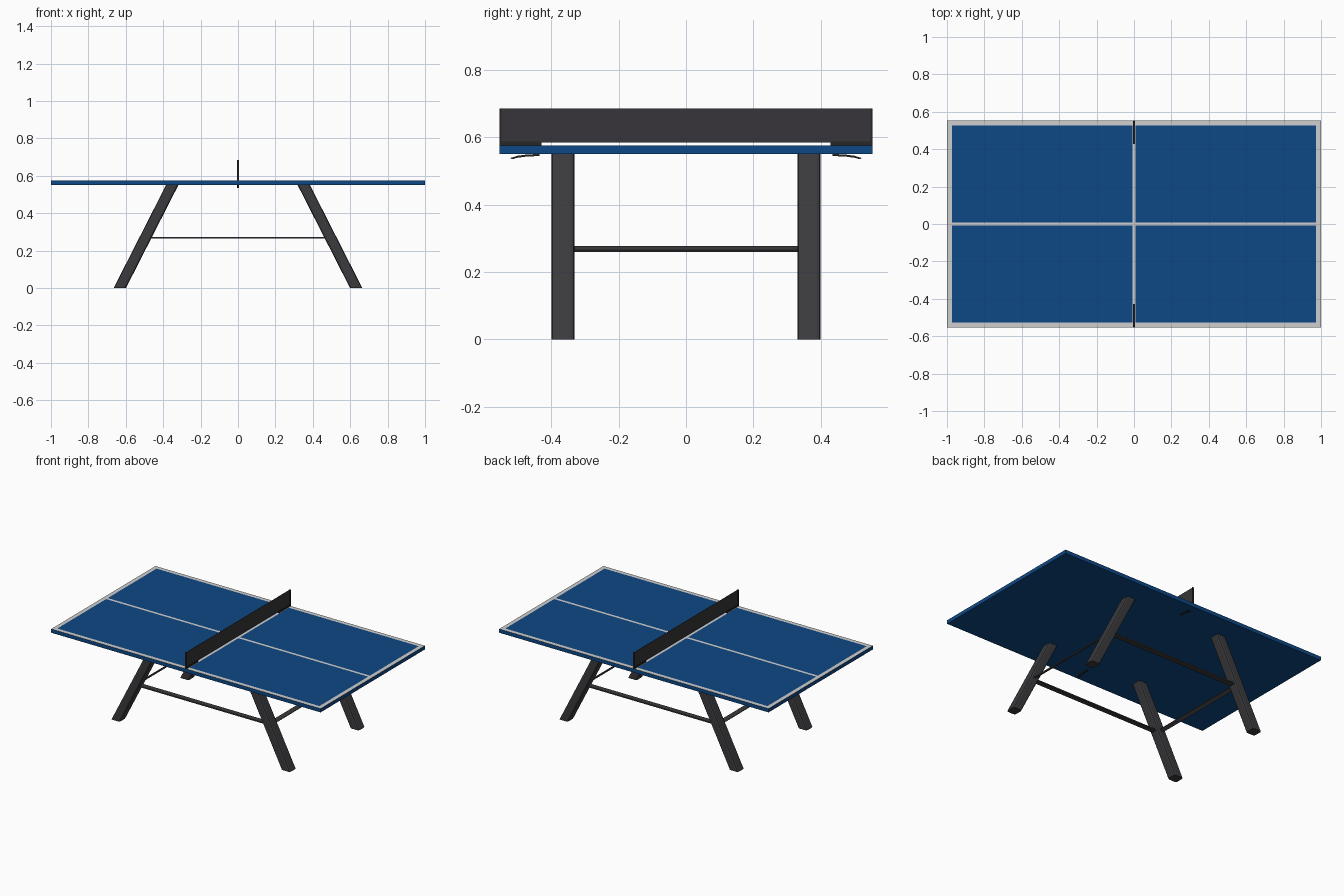
import bpy
import bmesh
import math
from mathutils import Matrix, Vector

if "Cube" in bpy.data.objects:
    bpy.data.objects.remove(bpy.data.objects["Cube"], do_unlink=True)


def material(name, colour):
    m = bpy.data.materials.new(name)
    m.use_nodes = True
    m.diffuse_color = (*colour, 1)
    bsdf = next(n for n in m.node_tree.nodes if n.type == "BSDF_PRINCIPLED")
    bsdf.inputs["Base Color"].default_value = (*colour, 1)
    return m


BLUE = material("table blue", (0.004, 0.065, 0.235))
WHITE = material("line white", (0.62, 0.62, 0.62))
STEEL = material("dark steel", (0.043, 0.043, 0.048))
NET = material("net charcoal", (0.038, 0.036, 0.041))
BLACK = material("bracket black", (0.02, 0.02, 0.022))

HALF_W, TOP, UNDER = 0.553, 0.575, 0.55


def finish(name, bm, *mats):
    bmesh.ops.recalc_face_normals(bm, faces=bm.faces)
    mesh = bpy.data.meshes.new(name)
    bm.to_mesh(mesh)
    bm.free()
    for m in mats:
        mesh.materials.append(m)
    obj = bpy.data.objects.new(name, mesh)
    bpy.context.collection.objects.link(obj)
    return obj


def box_mesh(centre, size, tilt=0):
    bm = bmesh.new()
    matrix = (Matrix.Translation(centre) @ Matrix.Rotation(tilt, 4, "Y")
              @ Matrix.Diagonal((*size, 1)))
    bmesh.ops.create_cube(bm, size=1, matrix=matrix)
    return bm


def box(name, centre, size, mat, tilt=0):
    return finish(name, box_mesh(centre, size, tilt), mat)


def extrude_profile(name, points, width, mat):
    """Extrude a closed y-z outline along x."""
    bm = bmesh.new()
    face = bm.faces.new([bm.verts.new((-width / 2, y, z)) for y, z in points])
    new = bmesh.ops.extrude_face_region(bm, geom=[face])["geom"]
    bmesh.ops.translate(bm, vec=(width, 0, 0),
                        verts=[v for v in new if isinstance(v, bmesh.types.BMVert)])
    return finish(name, bm, mat)


# Table top, cut along the court lines
BORDER, LINE = 0.027, 0.009
bm = box_mesh((0, 0, (TOP + UNDER) / 2), (2, 2 * HALF_W, TOP - UNDER))
for axis, half in ((Vector((1, 0, 0)), 1), (Vector((0, 1, 0)), HALF_W)):
    for d in (-half + BORDER, -LINE, LINE, half - BORDER):
        bmesh.ops.bisect_plane(bm, geom=bm.verts[:] + bm.edges[:] + bm.faces[:],
                               plane_co=axis * d, plane_no=axis)
bm.normal_update()
for f in bm.faces:
    c = f.calc_center_median()
    on_line = (min(abs(c.x), abs(c.y)) < LINE or abs(c.x) > 1 - BORDER
               or abs(c.y) > HALF_W - BORDER)
    f.material_index = int(f.normal.z > 0.9 and on_line)
finish("table_top", bm, BLUE, WHITE)

# Splayed legs with softened long edges
FOOT_X, HEAD_X, LEG_Y = 0.632, 0.352, 0.365
SPLAY = math.atan((FOOT_X - HEAD_X) / UNDER)


def leg(name, sx, sy):
    bm = box_mesh((0, sy * LEG_Y, UNDER / 2), (0.066, 0.068, UNDER))
    long_edges = [e for e in bm.edges
                  if abs(e.verts[0].co.z - e.verts[1].co.z) > 0.1]
    bmesh.ops.bevel(bm, geom=long_edges, offset=0.012, segments=2,
                    profile=0.5, affect="EDGES")
    for v in bm.verts:
        v.co.x += sx * (FOOT_X + (HEAD_X - FOOT_X) * v.co.z / UNDER)
    finish(name, bm, STEEL)


for sx, x_name in ((1, "left"), (-1, "right")):
    for sy, y_name in ((-1, "front"), (1, "back")):
        leg(f"{y_name}_{x_name}_leg", sx, sy)

# Flat rails joining the legs
RAIL_Z = 0.268
RAIL_X = FOOT_X + (HEAD_X - FOOT_X) * RAIL_Z / UNDER
for sy, y_name in ((-1, "front"), (1, "back")):
    box(f"{y_name}_rail", (0, sy * LEG_Y, RAIL_Z), (2 * RAIL_X, 0.036, 0.008), STEEL)
for sx, x_name in ((1, "left"), (-1, "right")):
    box(f"{x_name}_rail", (sx * RAIL_X, 0, RAIL_Z), (0.026, 2 * LEG_Y, 0.007),
        STEEL, sx * SPLAY)

# Net
NET_TOP, NET_LOW = 0.685, 0.584
box("net", (0, 0, (NET_TOP + NET_LOW) / 2),
    (0.002, 2 * HALF_W - 0.006, NET_TOP - NET_LOW), NET)

# Net posts, table brackets and curved clamp levers
for sy, y_name in ((-1, "front"), (1, "back")):
    box(f"{y_name}_net_post", (0, sy * 0.55, (NET_TOP + TOP) / 2),
        (0.01, 0.006, NET_TOP - TOP), BLACK)
    box(f"{y_name}_net_bracket", (0, sy * 0.49, TOP + 0.006),
        (0.01, 0.122, 0.012), BLACK)
    upper = [(0.435, 0.55), (0.47, 0.549), (0.5, 0.545), (0.522, 0.538)]
    lower = [(y, z - 0.006) for y, z in reversed(upper)]
    lower[0] = (0.515, 0.535)
    extrude_profile(f"{y_name}_clamp_lever",
                    [(sy * y, z) for y, z in upper + lower], 0.012, BLACK)
